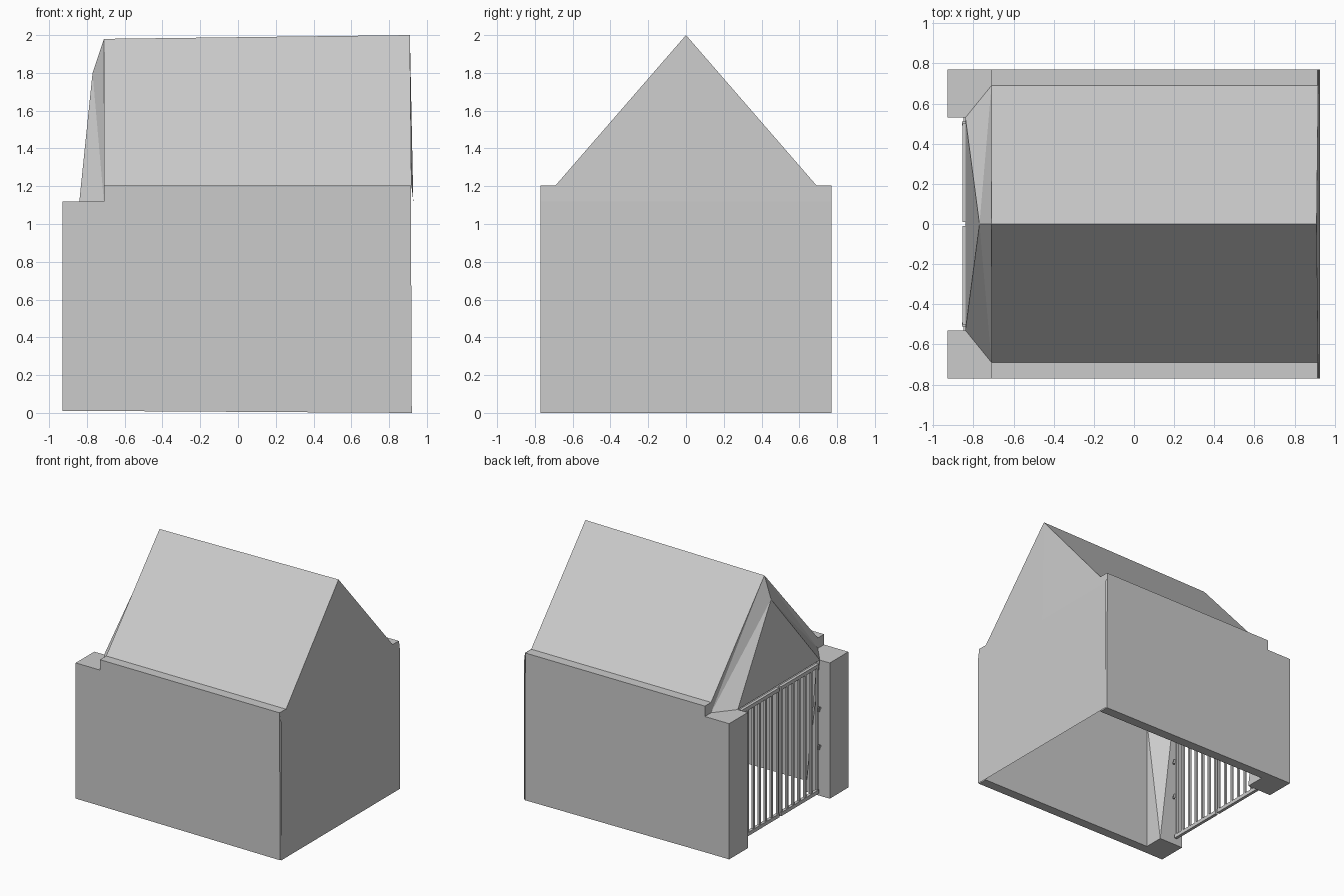
import bpy
import bmesh
from mathutils import Vector

cube = bpy.data.objects.get("Cube")
if cube:
    bpy.data.objects.remove(cube, do_unlink=True)

stone = bpy.data.materials.new("grey_stone")
stone.use_nodes = True
grey = (0.6, 0.6, 0.6, 1)
stone.diffuse_color = grey
stone.node_tree.nodes["Principled BSDF"].inputs["Base Color"].default_value = grey


def finish(name, bm, merge=False):
    """Turn a half model into an object mirrored across y = 0."""
    mesh = bpy.data.meshes.new(name)
    bm.to_mesh(mesh)
    bm.free()
    mesh.materials.append(stone)
    ob = bpy.data.objects.new(name, mesh)
    bpy.context.collection.objects.link(ob)
    mirror = ob.modifiers.new("mirror", 'MIRROR')
    mirror.use_axis = (False, True, False)
    mirror.use_mirror_merge = merge


def shell(name, polygons):
    """Thin outer skin, with every face turned away from the room."""
    bm = bmesh.new()
    room = Vector((0.1, 0, 0.8))
    for points in polygons:
        face = bm.faces.new([bm.verts.new(p) for p in points])
        face.normal_update()
        if face.normal.dot(face.calc_center_median() - room) < 0:
            face.normal_flip()
    bmesh.ops.remove_doubles(bm, verts=bm.verts, dist=0.0005)
    finish(name, bm, True)


def loft(name, bottom, top):
    """Closed block between two outlines of equal length."""
    bm = bmesh.new()
    low = [bm.verts.new(p) for p in bottom]
    high = [bm.verts.new(p) for p in top]
    bm.faces.new(low)
    bm.faces.new(high)
    n = len(low)
    for i in range(n):
        j = (i + 1) % n
        bm.faces.new((low[i], low[j], high[j], high[i]))
    bmesh.ops.triangulate(bm, faces=[f for f in bm.faces if len(f.verts) == 4])
    bmesh.ops.recalc_face_normals(bm, faces=bm.faces)
    finish(name, bm)


def add_box(bm, centre, size):
    verts = bmesh.ops.create_cube(bm, size=1)["verts"]
    for v in verts:
        v.co = Vector(c + a * s for c, a, s in zip(centre, v.co, size))


# Shared levels and positions
OUT, IN, POST = 0.77, 0.69, 0.53
STEP, EAVE = 1.12, 1.205
FRONT, BACK, PORCH, LIP = -0.93, 0.928, -0.71, -0.84

# Thick side walls with a ledge beside the roof
loft("side_walls",
     [(PORCH, IN, 0.01), (0.92, IN, 0), (0.92, OUT, 0), (PORCH, OUT, 0.01)],
     [(PORCH, IN, EAVE), (0.915, IN, EAVE), (0.915, OUT, EAVE), (PORCH, OUT, EAVE)])

# Gate pillars, splayed on the inside
outline = [(FRONT, OUT), (FRONT, POST), (PORCH, POST), (PORCH, IN), (PORCH, OUT)]
top = [(LIP, y) if (x, y) == (PORCH, POST) else (x, y) for x, y in outline]
loft("gate_pillars", [(x, y, 0.01) for x, y in outline], [(x, y, STEP) for x, y in top])

# Roof
ridge_front, ridge_back = (PORCH, 0, 1.98), (0.91, 0, 2)
eave_front, eave_back = (PORCH, IN, EAVE), (0.918, IN, EAVE)
shell("roof", [(ridge_front, ridge_back, eave_back, eave_front)])

# End wall, leaning in slightly above the step
shell("end_wall", [
    [(BACK, 0, 0), (BACK, OUT, 0), (BACK, OUT, STEP), (BACK, 0, STEP)],
    [(BACK, 0, STEP), (BACK, OUT, STEP), (0.918, OUT, EAVE), eave_back, ridge_back]])

# Pediment set forward over the gate, with folded cheeks
tip, lip, foot = (-0.77, 0, 1.8), (LIP, POST, STEP), (PORCH, IN, STEP)
shell("pediment", [
    (tip, lip, (LIP, 0, STEP)),
    (ridge_front, tip, foot),
    (tip, lip, foot),
    (ridge_front, foot, eave_front)])

# Double gate: rails, bars and hinges
GATE, BARS = -0.842, 7
bm = bmesh.new()
for z in (0.06, 1.09):
    add_box(bm, (GATE, 0.255, z), (0.025, 0.49, 0.03))
for i in range(BARS):
    y = 0.02 + i * 0.47 / (BARS - 1)
    add_box(bm, (GATE, y, 0.575), (0.018, 0.018, 1.03))
for z in (0.42, 0.73):
    add_box(bm, (GATE, 0.51, z), (0.016, 0.05, 0.016))
    add_box(bm, (GATE, 0.5, z), (0.03, 0.02, 0.035))
finish("gate_leaves", bm)
